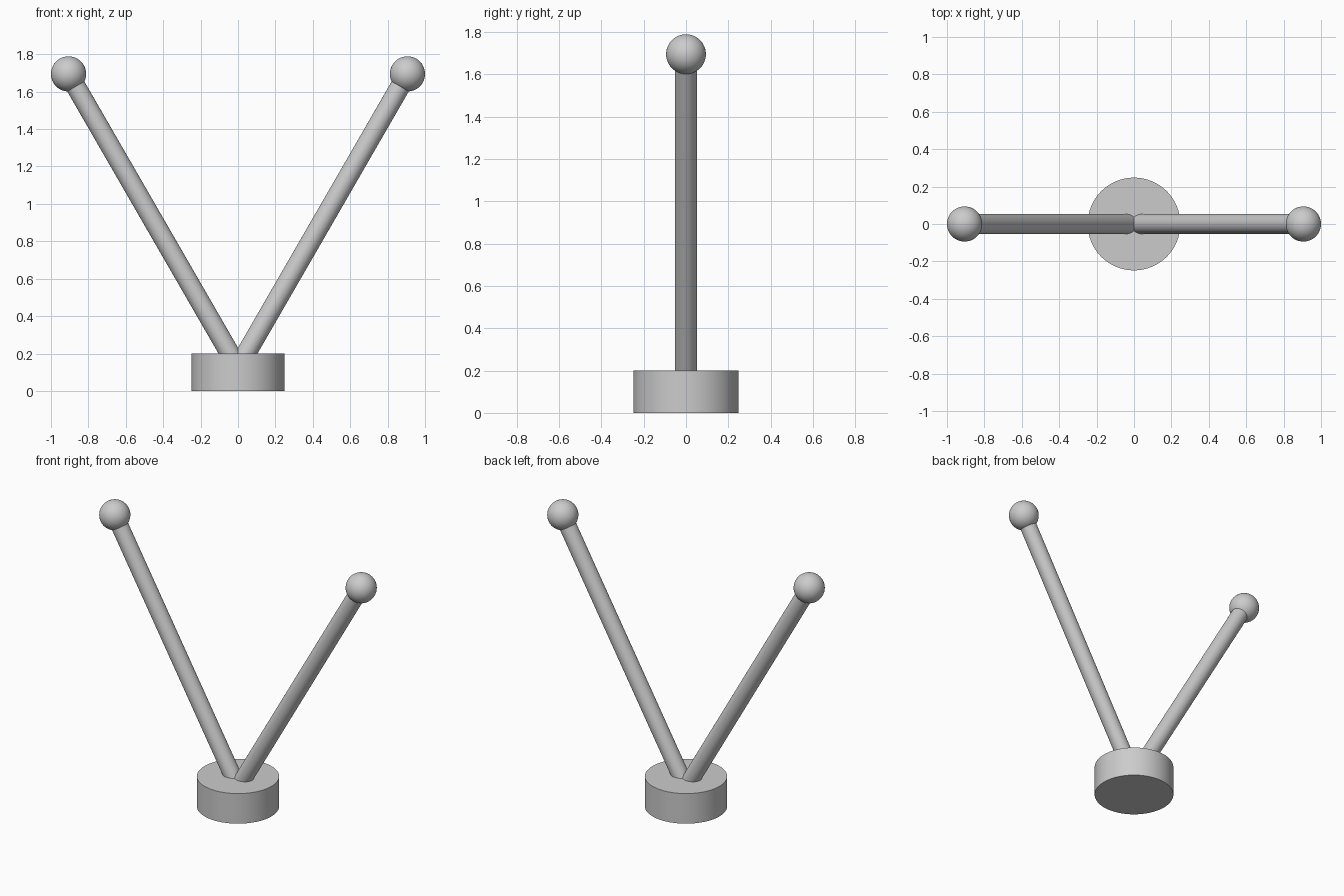
import bpy
import math
from mathutils import Vector

cube = bpy.data.objects.get("Cube")
if cube:
    bpy.data.objects.remove(cube, do_unlink=True)

# Single plain grey
grey = bpy.data.materials.new("plain grey")
grey.use_nodes = True
color = (0.6, 0.6, 0.6, 1)
grey.diffuse_color = color
grey.node_tree.nodes["Principled BSDF"].inputs["Base Color"].default_value = color


def finish(name):
    obj = bpy.context.object
    obj.name = name
    obj.data.materials.append(grey)
    bpy.ops.object.shade_smooth_by_angle(angle=math.radians(40))
    return obj


# Round base
BASE_HEIGHT = 0.2
bpy.ops.mesh.primitive_cylinder_add(vertices=64, radius=0.248, depth=BASE_HEIGHT,
                                    location=(0, 0, BASE_HEIGHT / 2))
finish("base")

# Two leaning rods, each tipped with a ball
for side, label in ((1, "left"), (-1, "right")):
    foot = Vector((0, 0, 0.125))
    tip = Vector((side * 0.906, 0, 1.695))
    axis = tip - foot
    bpy.ops.mesh.primitive_cylinder_add(vertices=48, radius=0.053, depth=axis.length,
                                        location=(foot + tip) / 2,
                                        rotation=axis.to_track_quat("Z", "Y").to_euler())
    finish(label + "_rod")
    bpy.ops.mesh.primitive_uv_sphere_add(segments=48, ring_count=24, radius=0.094,
                                         location=tip)
    finish(label + "_ball")
